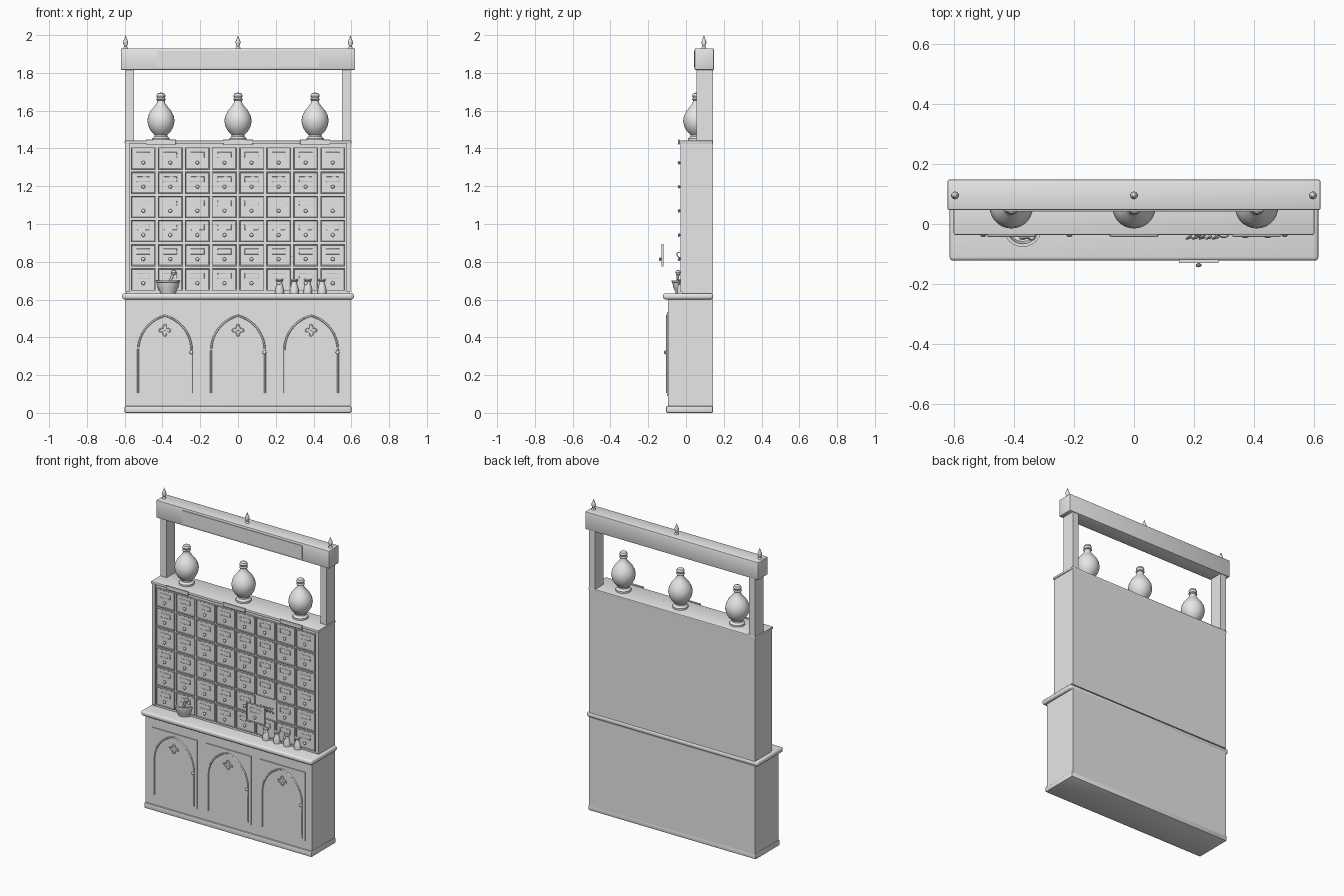
import bpy, bmesh, math
from mathutils import Vector

if "Cube" in bpy.data.objects:
    bpy.data.objects.remove(bpy.data.objects["Cube"])

grey = bpy.data.materials.new("pale grey")
grey.diffuse_color = (0.8, 0.8, 0.8, 1)
grey.use_nodes = True
grey.node_tree.nodes["Principled BSDF"].inputs["Base Color"].default_value = grey.diffuse_color


def finish(name, bm, smooth=False):
    bmesh.ops.recalc_face_normals(bm, faces=bm.faces[:])
    me = bpy.data.meshes.new(name)
    bm.to_mesh(me)
    bm.free()
    me.materials.append(grey)
    ob = bpy.data.objects.new(name, me)
    bpy.context.collection.objects.link(ob)
    if smooth:
        bpy.ops.object.select_all(action='DESELECT')
        ob.select_set(True)
        bpy.context.view_layer.objects.active = ob
        bpy.ops.object.shade_smooth_by_angle(angle=math.radians(40))
    return ob


def box(name, x0, x1, y0, y1, z0, z1, bevel=0.0, segs=2, inset=0.0, depth=0.0):
    """Box with optional rounded edges or an inset front face."""
    bm = bmesh.new()
    bmesh.ops.create_cube(bm, size=1)
    for v in bm.verts:
        v.co = ((x0 + x1) / 2 + v.co.x * (x1 - x0),
                (y0 + y1) / 2 + v.co.y * (y1 - y0),
                (z0 + z1) / 2 + v.co.z * (z1 - z0))
    if inset:
        bm.normal_update()
        front = [f for f in bm.faces if f.normal.y < -0.9]
        bmesh.ops.inset_region(bm, faces=front, thickness=inset)
        bmesh.ops.inset_region(bm, faces=front, thickness=0.003, depth=depth)
    if bevel:
        bmesh.ops.bevel(bm, geom=bm.edges[:], offset=bevel, segments=segs,
                        profile=0.5, affect='EDGES')
    return finish(name, bm, bool(bevel))


def lathe(name, profile, loc, axis='Z', sides=24):
    """Spin a (radius, height) profile round the z axis, or the -y axis."""
    bm = bmesh.new()
    vs = [bm.verts.new((r, 0, h)) for r, h in profile]
    es = [bm.edges.new(p) for p in zip(vs, vs[1:])]
    bmesh.ops.spin(bm, geom=vs + es, cent=(0, 0, 0), axis=(0, 0, 1),
                   angle=math.tau, steps=sides)
    bmesh.ops.remove_doubles(bm, verts=bm.verts[:], dist=1e-5)
    for v in bm.verts:
        if axis == 'Y':
            v.co = (v.co.x, -v.co.z, v.co.y)
        v.co += Vector(loc)
    return finish(name, bm, True)


def tube(name, pts, radius, cyclic=False):
    """Thin moulding along a path."""
    cu = bpy.data.curves.new(name, 'CURVE')
    cu.dimensions = '3D'
    cu.bevel_depth = radius
    cu.bevel_resolution = 1
    cu.use_fill_caps = True
    sp = cu.splines.new('POLY')
    sp.points.add(len(pts) - 1)
    for p, co in zip(sp.points, pts):
        p.co = (*co, 1)
    sp.use_cyclic_u = cyclic
    cu.materials.append(grey)
    ob = bpy.data.objects.new(name, cu)
    bpy.context.collection.objects.link(ob)


KNOB = [(0, 0), (0.006, 0), (0.004, 0.004), (0.009, 0.007), (0.010, 0.011),
        (0.007, 0.015), (0, 0.017)]
BACK = 0.143

# Base cabinet
box("plinth", -0.60, 0.60, -0.105, BACK, 0, 0.036, 0.006)
box("base_cabinet", -0.595, 0.595, -0.095, BACK, 0.03, 0.605)
box("counter", -0.613, 0.613, -0.122, BACK, 0.601, 0.633, 0.012, 3)

# Three doors with pointed arch mouldings, four-lobed ornaments and knobs
for cx in (-0.387, 0.0, 0.387):
    box("door", cx - 0.163, cx + 0.163, -0.101, -0.09, 0.09, 0.535)
    hw, spring, rise = 0.142, 0.33, 0.185
    R = (hw * hw + rise * rise) / (2 * hw)
    top = math.asin(rise / R)
    arc = [(hw - R + R * math.cos(top * i / 10), spring + R * math.sin(top * i / 10))
           for i in range(11)]
    half = [(hw, 0.105)] + arc
    path = half + [(-x, z) for x, z in reversed(half[:-1])]
    tube("door_arch", [(cx + x, -0.102, z) for x, z in path], 0.005)
    lobes = []
    for i in range(32):
        a = math.tau * i / 32
        r = 0.023 + 0.008 * math.cos(4 * a)
        lobes.append((cx + r * math.cos(a), -0.102, 0.437 + r * math.sin(a)))
    tube("door_ornament", lobes, 0.003, True)
    lathe("ornament_stud", [(0, 0), (0.005, 0), (0.004, 0.004), (0, 0.005)],
          (cx, -0.1, 0.437), 'Y', 10)
    lathe("door_knob", KNOB, (cx + 0.14, -0.1, 0.32), 'Y', 12)

# Upper cabinet and its top shelf
box("drawer_cabinet", -0.593, 0.593, -0.020, BACK, 0.633, 1.43)
for s in (-1, 1):
    x0, x1 = sorted((s * 0.574, s * 0.595))
    box("cabinet_side", x0, x1, -0.029, BACK, 0.64, 1.427)
box("cabinet_shelf", -0.60, 0.60, -0.036, BACK, 1.425, 1.442, 0.005)


# Drawers in a grid of eight by six, one of them pulled out
def drawer(cx, z0, y):
    box("drawer", cx - 0.066, cx + 0.066, y, y + 0.012, z0, z0 + 0.118,
        inset=0.006, depth=-0.003)
    lathe("drawer_knob", KNOB, (cx, y + 0.003, z0 + 0.038), 'Y', 10)
    tube("label_frame", [(cx + dx, y + 0.003, z0 + dz) for dx, dz in
         ((-0.035, 0.065), (0.035, 0.065), (0.035, 0.092), (-0.035, 0.092))],
         0.002, True)


for row in range(6):
    for col in range(8):
        pulled = row == 1 and col == 5
        drawer(-0.5015 + 0.1433 * col, 0.648 + 0.1278 * row,
               -0.130 if pulled else -0.030)

# Sprigs behind the pulled drawer
for i in range(5):
    x = 0.18 + 0.022 * i
    tube("sprig", [(x, -0.02, 0.81), (x + 0.012, -0.045, 0.83),
                   (x - 0.006, -0.05, 0.845), (x + 0.01, -0.035, 0.85)], 0.003)

# Open top frame
for s in (-1, 1):
    x0, x1 = sorted((s * 0.55, s * 0.595))
    box("top_post", x0, x1, 0.056, BACK, 1.44, 1.82)
box("top_beam", -0.62, 0.62, 0.046, 0.148, 1.815, 1.93, 0.006)
box("beam_panel", -0.43, 0.43, 0.042, 0.05, 1.83, 1.915)
for x in (-0.595, 0, 0.595):
    lathe("finial", [(0, 1.925), (0.012, 1.925), (0.012, 1.934), (0.007, 1.94),
                     (0.013, 1.958), (0.012, 1.968), (0.005, 1.985), (0, 2.0)],
          (x, 0.095, 0), sides=16)

# Lidded jars with hanging labels
JAR = [(0, 1.44), (0.046, 1.44), (0.046, 1.453), (0.034, 1.464), (0.033, 1.472),
       (0.052, 1.49), (0.066, 1.515), (0.072, 1.545), (0.068, 1.572), (0.054, 1.60),
       (0.035, 1.622), (0.022, 1.64), (0.020, 1.655), (0.027, 1.66), (0.020, 1.666),
       (0.025, 1.678), (0.020, 1.69), (0, 1.697)]
for x in (-0.408, 0, 0.408):
    lathe("jar", JAR, (x, 0.057, 0), sides=28)
    box("jar_label", x - 0.08, x + 0.08, -0.043, -0.035, 1.42, 1.448, 0.002, 1)

# Mortar and pestle
lathe("mortar", [(0, 0.632), (0.042, 0.632), (0.044, 0.642), (0.056, 0.665),
                 (0.060, 0.69), (0.064, 0.692), (0.064, 0.702), (0.054, 0.702),
                 (0.046, 0.66), (0, 0.648)], (-0.37, -0.012, 0))
tube("pestle", [(-0.375, -0.045, 0.66), (-0.342, -0.042, 0.74)], 0.007)
lathe("pestle_knob", [(0, -0.014), (0.010, -0.010), (0.014, 0), (0.010, 0.010), (0, 0.014)],
      (-0.34, -0.042, 0.743), sides=12)

# Small bottles on the counter
for x in (0.22, 0.298, 0.37, 0.445):
    lathe("bottle", [(0, 0.632), (0.023, 0.632), (0.023, 0.655), (0.018, 0.672),
                     (0.014, 0.685), (0.014, 0.695), (0.020, 0.70), (0.020, 0.708),
                     (0, 0.71)], (x, -0.024, 0), sides=16)
